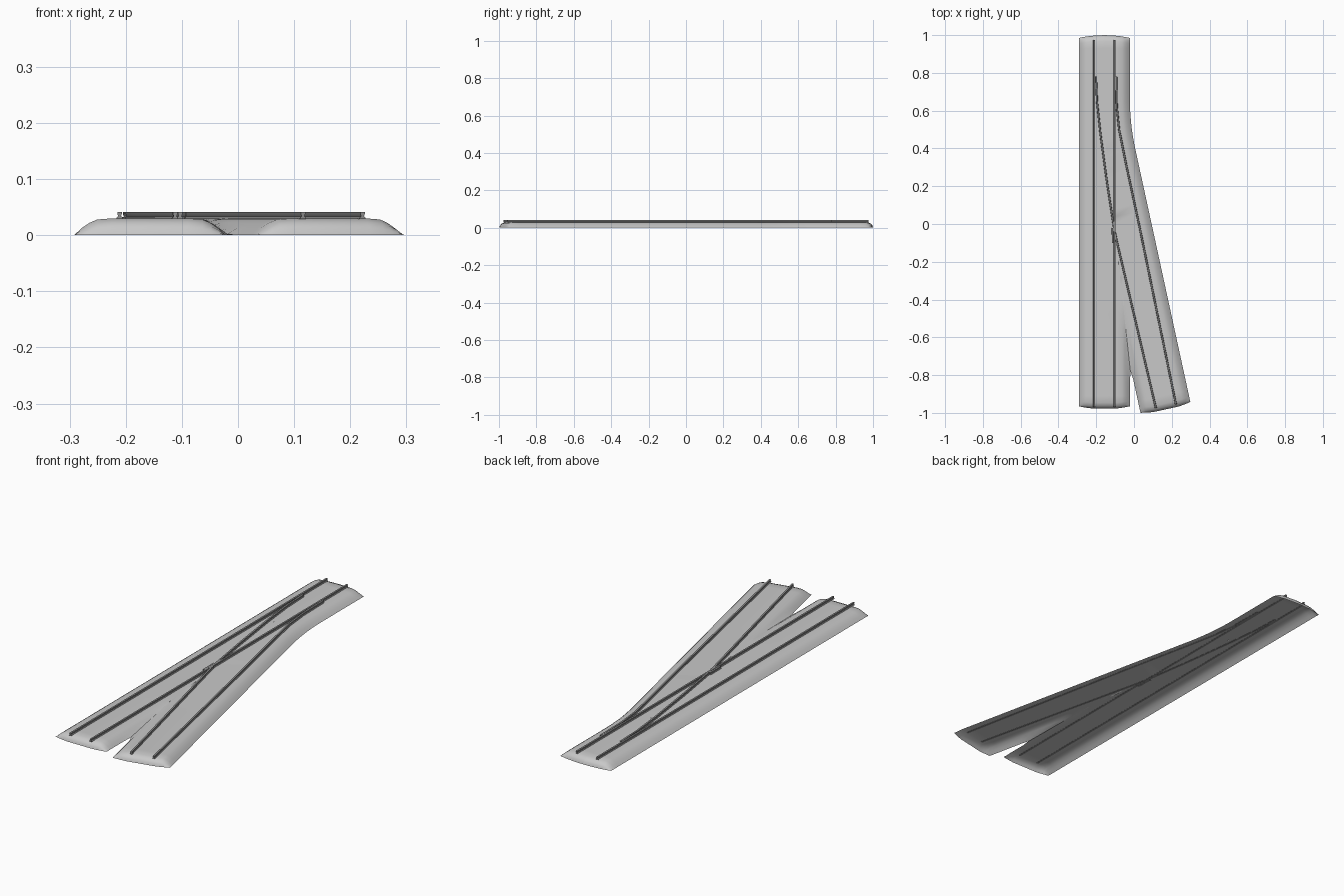
import bpy, bmesh
from mathutils import Vector

cube = bpy.data.objects.get("Cube")
if cube:
    bpy.data.objects.remove(cube, do_unlink=True)


def material(name, grey):
    m = bpy.data.materials.new(name)
    m.use_nodes = True
    m.diffuse_color = (grey, grey, grey, 1)
    m.node_tree.nodes["Principled BSDF"].inputs["Base Color"].default_value = (grey, grey, grey, 1)
    return m


STONE = material("ballast grey", 0.58)
STEEL = material("rail steel", 0.28)
CENTRE, HALF, SLOPE = -0.157, 0.135, 0.2176
FORK, MERGE, TOP = -0.81, -0.43, 0.03


def mirrored(half):
    """Section from its right half, listed bottom to top."""
    return half + [(-x, z) for x, z in reversed(half)]


BED = mirrored([(HALF, 0), (0.122, 0.0125), (0.108, 0.022), (0.094, 0.028), (0.068, TOP)])
RAIL = mirrored([(0.0055, 0.029), (0.005, 0.032), (0.0025, 0.034), (0.004, 0.038), (0.004, 0.0415)])


def finish(name, bm, mat, angle):
    me = bpy.data.meshes.new(name)
    bm.to_mesh(me)
    bm.free()
    me.materials.append(mat)
    ob = bpy.data.objects.new(name, me)
    bpy.context.collection.objects.link(ob)
    bpy.ops.object.select_all(action="DESELECT")
    ob.select_set(True)
    bpy.context.view_layer.objects.active = ob
    bpy.ops.object.shade_smooth_by_angle(angle=angle)


def straight_x(y):
    return CENTRE


def branch_x(y):
    """Centre of the branch: straight, a short bend, then a straight slope."""
    d = max(0.665 - y, 0)
    return CENTRE + (SLOPE * d * d / 0.6 if d < 0.3 else SLOPE * (d - 0.15))


def seam_x(y):
    """Line where the two halves of the bed meet."""
    return max(CENTRE, 0.001 - SLOPE / 2 * (y + 0.965))


def bed_half(name, centre, inner, front):
    """Open shell of sloped stone from the outer edge to the seam; inner is the seam side."""
    back = 0.985
    taper = [(0, 0), (0.003, 0.4), (0.012, 0.75), (0.03, 1)]
    rows = [(back - i, s, 1) for i, s in taper]
    steps = 46
    rows += [(0.93 - 1.84 * i / steps, 1, 0) for i in range(steps + 1)]
    rows += [(front + i, s, -1) for i, s in reversed(taper)]
    bm = bmesh.new()
    grid = []
    for y, scale, end in rows:
        t = Vector((centre(y + 0.01) - centre(y - 0.01), 0.02)).normalized()
        p = Vector((centre(y), y))
        row = []
        for u, z in BED:
            q = p + Vector((t.y, -t.x)) * u
            if q.y > FORK and u * inner > 0:
                seam = seam_x(q.y)
                q.x = seam if z == 0 or (q.x - seam) * inner > 0 else q.x
                z = max(z, TOP * min((q.y - FORK) / (MERGE - FORK), 1))
            q += t * end * 0.015 * (1 - ((q.x - p.x) / HALF) ** 2)
            row.append(bm.verts.new((q.x, q.y, z * scale)))
        grid.append(row)
    for a, b in zip(grid, grid[1:]):
        for j in range(len(BED) - 1):
            bm.faces.new((a[j], a[j + 1], b[j + 1], b[j]))
    bmesh.ops.remove_doubles(bm, verts=bm.verts, dist=0.0002)
    bm.normal_update()
    bmesh.ops.reverse_faces(bm, faces=[f for f in bm.faces if f.normal.z < 0])
    finish(name, bm, STONE, 1.2)


def rail(name, path, lower=0):
    """Sweep the rail section along a flat path."""
    bm = bmesh.new()
    pts = [Vector(p) for p in path]
    rings = []
    for i, p in enumerate(pts):
        t = (pts[min(i + 1, len(pts) - 1)] - pts[max(i - 1, 0)]).normalized()
        side = Vector((-t.y, t.x))
        rings.append([bm.verts.new((*(p + side * u), z - lower)) for u, z in RAIL])
    n = len(RAIL)
    for a, b in zip(rings, rings[1:]):
        for j in range(n):
            k = (j + 1) % n
            bm.faces.new((a[j], a[k], b[k], b[j]))
    bm.faces.new(rings[0])
    bm.faces.new(rings[-1])
    bmesh.ops.recalc_face_normals(bm, faces=bm.faces)
    finish(name, bm, STEEL, 1.0)


# Stone bed, in two halves joined along the seam
bed_half("straight_bed", straight_x, 1, -0.965)
bed_half("branch_bed", branch_x, -1, -0.97)

# Straight rails
for label, x in (("right", -0.211), ("left", -0.103)):
    rail("straight_rail_" + label, [(x, 0.975), (x, -0.97)])

# Branch rails
rail("branch_rail_right", [(-0.201, 0.78), (-0.196, 0.65), (-0.178, 0.48), (-0.143, 0.22),
                           (-0.103, -0.04), (0.116, -0.975)], 0.0003)
rail("branch_rail_left", [(-0.094, 0.78), (-0.091, 0.62), (-0.079, 0.5), (-0.045, 0.33),
                          (0.026, 0), (0.222, -0.955)], 0.0003)

# Short wing rails at the crossing
rail("wing_rail_right", [(-0.113, -0.02), (-0.112, -0.1)], 0.0005)
rail("wing_rail_left", [(-0.099, -0.05), (-0.09, -0.1)], 0.0005)
